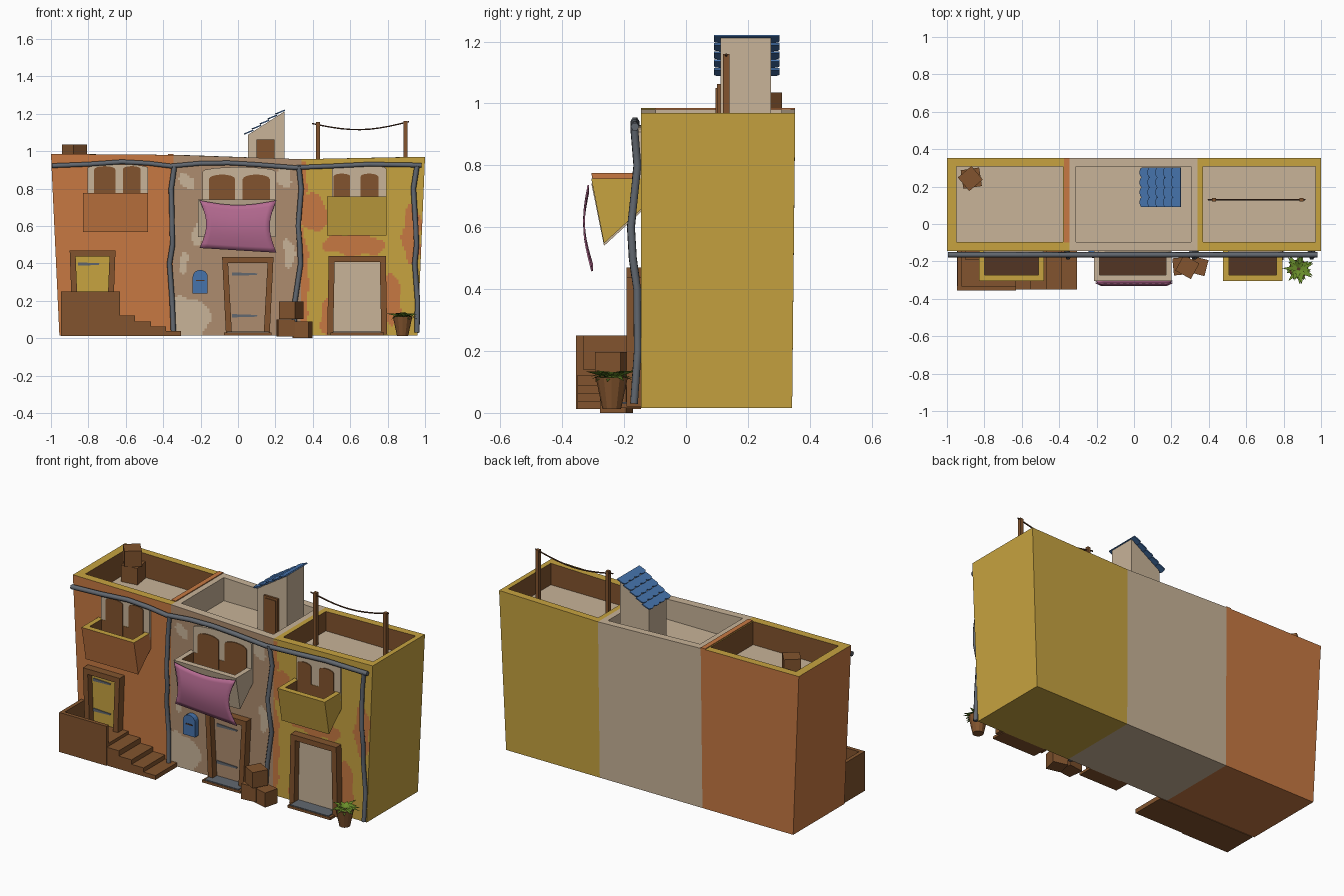
import bpy, bmesh, math, random
from mathutils import Vector, Matrix

if "Cube" in bpy.data.objects:
    bpy.data.objects.remove(bpy.data.objects["Cube"])
random.seed(4)

SRGB = {"orange": (199, 121, 66), "ochre": (199, 163, 64), "beige": (200, 179, 152), "tan": (174, 140, 110),
        "brown": (130, 84, 46), "dark_brown": (82, 53, 36), "grey": (98, 104, 112), "blue": (70, 115, 172),
        "pink": (182, 107, 146), "green": (105, 142, 42)}
MATS = {}
for n, c in SRGB.items():
    MATS[n] = bpy.data.materials.new(n)
    MATS[n].diffuse_color = [((v / 255 + 0.055) / 1.055) ** 2.4 for v in c] + [1]


def make(name, polys, fix=False):
    """Object from a list of (points, colour)."""
    used = sorted({c for _, c in polys})
    bm = bmesh.new()
    for pts, c in polys:
        bm.faces.new([bm.verts.new(p) for p in pts]).material_index = used.index(c)
    bmesh.ops.remove_doubles(bm, verts=bm.verts, dist=1e-5)
    if fix:
        bmesh.ops.recalc_face_normals(bm, faces=bm.faces)
    me = bpy.data.meshes.new(name)
    bm.to_mesh(me)
    bm.free()
    for c in used:
        me.materials.append(MATS[c])
    ob = bpy.data.objects.new(name, me)
    bpy.context.collection.objects.link(ob)
    return ob


def extrude(name, pts, vec, col):
    a = [Vector(p) for p in pts]
    b = [p + Vector(vec) for p in a]
    n = len(a)
    polys = [(a, col), (b[::-1], col)]
    polys += [([a[i], b[i], b[(i + 1) % n], a[(i + 1) % n]], col) for i in range(n)]
    return make(name, polys, True)


def plate(name, xz, y0, y1, col):
    return extrude(name, [(x, y0, z) for x, z in xz], (0, y1 - y0, 0), col)


def box(name, x, y, z, col, rot=0.0):
    cx, cy = sum(x) / 2, sum(y) / 2
    ob = extrude(name, [(x[i] - cx, y[j] - cy, 0) for i, j in ((0, 0), (1, 0), (1, 1), (0, 1))],
                 (0, 0, z[1] - z[0]), col)
    ob.data.transform(Matrix.Translation((cx, cy, z[0])) @ Matrix.Rotation(rot, 4, 'Z'))
    return ob


def tube(name, pts, r, col):
    cu = bpy.data.curves.new(name, 'CURVE')
    cu.dimensions, cu.bevel_depth, cu.bevel_resolution, cu.use_fill_caps = '3D', r, 1, True
    sp = cu.splines.new('POLY')
    sp.points.add(len(pts) - 1)
    for p, q in zip(sp.points, pts):
        p.co = (*q, 1)
    cu.materials.append(MATS[col])
    ob = bpy.data.objects.new(name, cu)
    bpy.context.collection.objects.link(ob)
    bpy.ops.object.select_all(action='DESELECT')
    bpy.context.view_layer.objects.active = ob
    ob.select_set(True)
    bpy.ops.object.convert(target='MESH')


def tub(name, bot, top, inner, floor_z, outer, rim, inside, floor, paint=None):
    """Open-topped box; corners run front-left, front-right, back-right, back-left."""
    b, t, n = ([Vector(p) for p in q] for q in (bot, top, inner))
    f = [Vector((p.x, p.y, floor_z)) for p in n]
    polys = [(b[::-1], outer), (f, floor)]
    for i in range(4):
        j = (i + 1) % 4
        polys += [([t[i], t[j], n[j], n[i]], rim), ([n[i], n[j], f[j], f[i]], inside)]
        if i or not paint:
            polys.append(([b[i], b[j], t[j], t[i]], outer))
    if paint:  # fine front grid, coloured by patch rule
        N, K = 56, 80
        P = lambda u, v: b[0].lerp(b[1], u / N).lerp(t[0].lerp(t[1], u / N), v / K)
        for u in range(N):
            for v in range(K):
                q = [P(u, v), P(u + 1, v), P(u + 1, v + 1), P(u, v + 1)]
                m = (q[0] + q[2]) / 2
                polys.append((q, paint(m.x, m.z)))
    return make(name, polys)


def patches(base, patch, blobs):
    def rule(x, z):
        x += 0.008 * math.sin(z * 38)
        z += 0.01 * math.sin(x * 45)
        return patch if any(((x - a) / rx) ** 2 + ((z - c) / rz) ** 2 < 1 for a, c, rx, rz in blobs) else base
    return rule


# three joined houses with sunken roof terraces
XT, XB, ZT = (-1, -0.345, 0.34, 1), (-0.955, -0.35, 0.335, 0.96), (0.985, 0.98, 0.957, 0.97)
INX = ((-0.95, -0.38), (-0.31, 0.305), (0.37, 0.97))
HOUSES = (("orange_house", "orange", "ochre", None),
          ("beige_house", "beige", "beige", patches("tan", "beige", [
              (-0.28, 0.10, 0.13, 0.12), (-0.29, 0.40, 0.022, 0.06), (-0.21, 0.56, 0.03, 0.07),
              (0.25, 0.86, 0.04, 0.06), (-0.27, 0.84, 0.04, 0.04), (0.27, 0.45, 0.03, 0.08)])),
          ("yellow_house", "ochre", "ochre", patches("ochre", "orange", [
              (0.40, 0.67, 0.08, 0.10), (0.34, 0.3, 0.035, 0.3), (0.62, 0.50, 0.17, 0.06), (0.49, 0.12, 0.05, 0.1),
              (0.82, 0.2, 0.05, 0.14), (0.93, 0.55, 0.05, 0.16), (0.34, 0.85, 0.03, 0.1)])))
for i, (name, col, rim, paint) in enumerate(HOUSES):
    ring = lambda xs, zs, y0, y1: [(xs[0], y0, zs[0]), (xs[1], y0, zs[1]), (xs[1], y1, zs[1]), (xs[0], y1, zs[0])]
    tub(name, ring(XB[i:i + 2], (0.015, 0.015), -0.145, 0.343), ring(XT[i:i + 2], ZT[i:i + 2], -0.145, 0.353),
        ring(INX[i], ZT[i:i + 2], -0.097, 0.308), 0.84, col, rim, "beige" if i == 1 else "brown", "beige", paint)
box("party_wall_cap", (-0.375, -0.345), (-0.1, 0.353), (0.97, 0.985), "orange")

# balconies, each with an arched double window behind
def arch(x0, x1, z0, z1, k=0.25):
    c, w = (x0 + x1) / 2, (x1 - x0) / 2
    top = [(c + w * math.cos(a), z1 - k * w + k * w * math.sin(a)) for a in [math.pi * i / 8 for i in range(9)]]
    return [(x0, z0), (x1, z0)] + top

for n, x0, x1, zb, zt, col, rim, wins in (
        ("left", -0.83, -0.48, 0.568, 0.775, "orange", "ochre", (-0.77, -0.655, -0.615, -0.52, 0.92, 0.93)),
        ("middle", -0.215, 0.20, 0.54, 0.742, "beige", "beige", (-0.155, -0.015, 0.025, 0.17, 0.875, 0.915)),
        ("right", 0.477, 0.793, 0.548, 0.757, "ochre", "ochre", (0.51, 0.60, 0.655, 0.75, 0.88, 0.925))):
    tub(n + "_balcony",
        [(x0, -0.265, zb), (x1, -0.265, zb), (x1, -0.145, zb + 0.11), (x0, -0.145, zb + 0.11)],
        [(x0, -0.306, zt), (x1, -0.306, zt), (x1, -0.145, zt), (x0, -0.145, zt)],
        [(x0 + 0.03, -0.272, zt), (x1 - 0.03, -0.272, zt), (x1 - 0.03, -0.16, zt), (x0 + 0.03, -0.16, zt)],
        zt - 0.075, col, rim, "brown", "dark_brown")
    plate(n + "_window_surround", arch(x0 + 0.025, x1, zt - 0.07, wins[5], 0.12), -0.158, -0.14, "beige")
    for s, (a, b) in (("a", wins[:2]), ("b", wins[2:4])):
        plate(f"{n}_window_{s}", arch(a, b, zt - 0.06, wins[4], 0.35), -0.163, -0.157, "brown")

# doors: panel, tapered frame, grey straps and threshold
for n, x0, x1, z0, z1, t, col in (("left", -0.9, -0.655, 0.14, 0.47, 0.012, "ochre"),
                                  ("middle", -0.085, 0.19, 0.03, 0.435, 0.02, "tan"),
                                  ("right", 0.485, 0.79, 0.02, 0.44, -0.008, "beige")):
    w = 0.032
    plate(n + "_door", [(x0 + t + w / 2, z0), (x1 - t - w / 2, z0), (x1 - w / 2, z1 - w / 2), (x0 + w / 2, z1 - w / 2)],
          -0.153, -0.14, col)
    plate(n + "_door_frame", [(x0 + t, z0), (x0 + t + w, z0), (x0 + w, z1 - w), (x1 - w, z1 - w), (x1 - t - w, z0),
                              (x1 - t, z0), (x1, z1), (x0, z1)], -0.193, -0.14, "brown")
    if n != "right":
        for k in (0.2, 0.75):
            z = z0 + k * (z1 - z0)
            plate(f"{n}_door_strap_{k}", [(x0 + t + w, z), (x1 - 0.09, z + 0.004), (x1 - 0.085, z + 0.013),
                                          (x0 + w + t, z + 0.018)], -0.158, -0.152, "grey")
    if n != "left":
        box(n + "_threshold", (x0 + 0.01, x1 - 0.01), (-0.235, -0.14), (0.015, 0.03), "brown")
        box(n + "_step", (x0 + 0.025, x1 - 0.025), (-0.232, -0.14), (0.03, 0.036), "grey")

# outside staircase with walled landing
box("landing", (-0.945, -0.63), (-0.35, -0.145), (0.012, 0.14), "brown")
box("landing_front_wall", (-0.945, -0.63), (-0.355, -0.332), (0.012, 0.25), "brown")
box("landing_side_wall", (-0.945, -0.922), (-0.332, -0.145), (0.012, 0.25), "brown")
stair = [(-0.63, 0.012), (-0.63, 0.122)]
for x, z, nz in ((-0.55, 0.122, 0.09), (-0.465, 0.09, 0.063), (-0.385, 0.063, 0.038), (-0.305, 0.038, 0.012)):
    stair += [(x, z), (x, nz)]
plate("stairs", stair, -0.35, -0.145, "brown")

# gutter and wobbly downpipes
tube("gutter", [(x, -0.165, z) for x, z in ((-0.995, 0.922), (-0.8, 0.93), (-0.62, 0.943), (-0.48, 0.935), (-0.36, 0.92),
     (-0.2, 0.935), (-0.05, 0.937), (0.1, 0.928), (0.3, 0.912), (0.5, 0.92), (0.7, 0.93), (0.98, 0.925))], 0.014, "grey")
PY = (-0.167, -0.157, -0.178, -0.172, -0.158, -0.156, -0.168)
PZ = (0.92, 0.8, 0.6, 0.5, 0.4, 0.2, 0.03)
for n, xs in (("left", (-0.34, -0.357, -0.352, -0.35, -0.366, -0.352, -0.345)),
              ("middle", (0.325, 0.338, 0.322, 0.33, 0.335, 0.305, 0.3)),
              ("right", (0.957, 0.938, 0.95, 0.955, 0.945, 0.96, 0.957))):
    tube(n + "_downpipe", list(zip(xs, PY, PZ)), 0.014, "grey")

# hanging cloth over the middle balcony
def cloth(u, v):
    u, v = u / 12, v / 10
    return ((2 * u - 1) * 0.205 * (1 - 0.17 * math.sin(math.pi * v)),
            -0.318 - 0.02 * math.sin(math.pi * v) + 0.012 * v,
            0.737 - 0.255 * v - 0.025 * math.sin(math.pi * u) * (1 - v) - 0.025 * u * v)
ob = make("cloth", [([cloth(u, v + 1), cloth(u + 1, v + 1), cloth(u + 1, v), cloth(u, v)], "pink")
                    for u in range(12) for v in range(10)])
ob.data.shade_smooth()
ob.modifiers.new("thickness", 'SOLIDIFY').thickness = 0.005

# wall letter box
plate("letter_box", arch(-0.242, -0.162, 0.24, 0.365, 0.9), -0.178, -0.14, "blue")
plate("letter_slot", [(-0.225, 0.305), (-0.18, 0.305), (-0.18, 0.312), (-0.225, 0.312)], -0.181, -0.177, "dark_brown")

# crates on the street and on the roof
for i, (x, y, z, s, r) in enumerate(((0.255, -0.225, 0.008, 0.092, 0.1), (0.345, -0.225, 0.0, 0.088, -0.25),
                                     (0.285, -0.23, 0.102, 0.095, -0.5), (-0.87, 0.245, 0.84, 0.1, 0.15),
                                     (-0.875, 0.243, 0.94, 0.095, 0.7))):
    box(f"crate_{i}", (x - s / 2, x + s / 2), (y - s / 2, y + s / 2), (z, z + s), "brown", r)

# potted plant
ring = lambda r, z: [Vector((0.88 + r * math.cos(a), -0.24 + r * math.sin(a), z)) for a in [i * math.pi / 6 for i in range(12)]]
lo, hi = ring(0.03, 0.012), ring(0.052, 0.115)
make("plant_pot", [(lo[::-1], "brown"), (hi, "dark_brown")] +
     [([lo[i], lo[(i + 1) % 12], hi[(i + 1) % 12], hi[i]], "brown") for i in range(12)])
leaves = []
for i in range(36):
    a, L, up = i * 2.4, 0.05 + 0.035 * (i % 3) / 2, random.uniform(-0.015, 0.03)
    d, s, c = Vector((math.cos(a), math.sin(a), 0)), Vector((-math.sin(a), math.cos(a), 0)), Vector((0.88, -0.24, 0.11))
    mid = c + d * L * 0.55 + Vector((0, 0, up * 0.5 + 0.012))
    leaves.append(([c, mid - s * 0.011, c + d * L + Vector((0, 0, up)), mid + s * 0.011], "green"))
make("plant_leaves", leaves)

# rooftop stair hut with scalloped tile roof
plate("hut", [(0.053, 0.84), (0.248, 0.84), (0.248, 1.212), (0.053, 1.087)], 0.112, 0.275, "beige")
plate("hut_door_frame", [(0.1, 0.84), (0.195, 0.84), (0.195, 1.063), (0.1, 1.063)], 0.1, 0.115, "brown")
plate("hut_door", [(0.112, 0.845), (0.183, 0.845), (0.183, 1.05), (0.112, 1.05)], 0.096, 0.101, "brown")
O, U = Vector((0.042, 0, 1.082)), Vector((0.21, 0, 0.134))
slope = U.length
U.normalize()
Nn = Vector((-U.z, 0, U.x))
for r in range(5):
    u0, L = r * slope / 5, slope / 5
    pts = [(u0 + L, 0.09), (u0 + L, 0.302)]
    for k in range(4):
        pts += [(u0 + 0.008 - 0.012 * math.sin(a), 0.302 - 0.053 * k - 0.0265 * (1 - math.cos(a)))
                for a in [math.pi * j / 5 for j in range(5 if k < 3 else 6)]]
    extrude(f"tile_row_{r}", [O + U * u + Vector((0, y, 0)) + Nn * 0.009 * (u0 + L - u) / L for u, y in pts],
            Nn * 0.007, "blue")

# clothes line
for n, x, top in (("left", 0.428, 1.157), ("right", 0.895, 1.16)):
    box(n + "_line_post", (x - 0.01, x + 0.01), (0.12, 0.14), (0.84, top), "brown")
tube("clothes_line", [(0.395 + 0.52 * t / 10, 0.13, 1.148 + 0.01 * t / 10 - 0.038 * math.sin(math.pi * t / 10))
                      for t in range(11)], 0.004, "dark_brown")

for m in bpy.data.materials:
    if m.users and not m.is_grease_pencil:
        m.use_nodes = True
        m.node_tree.nodes["Principled BSDF"].inputs["Base Color"].default_value = m.diffuse_color
